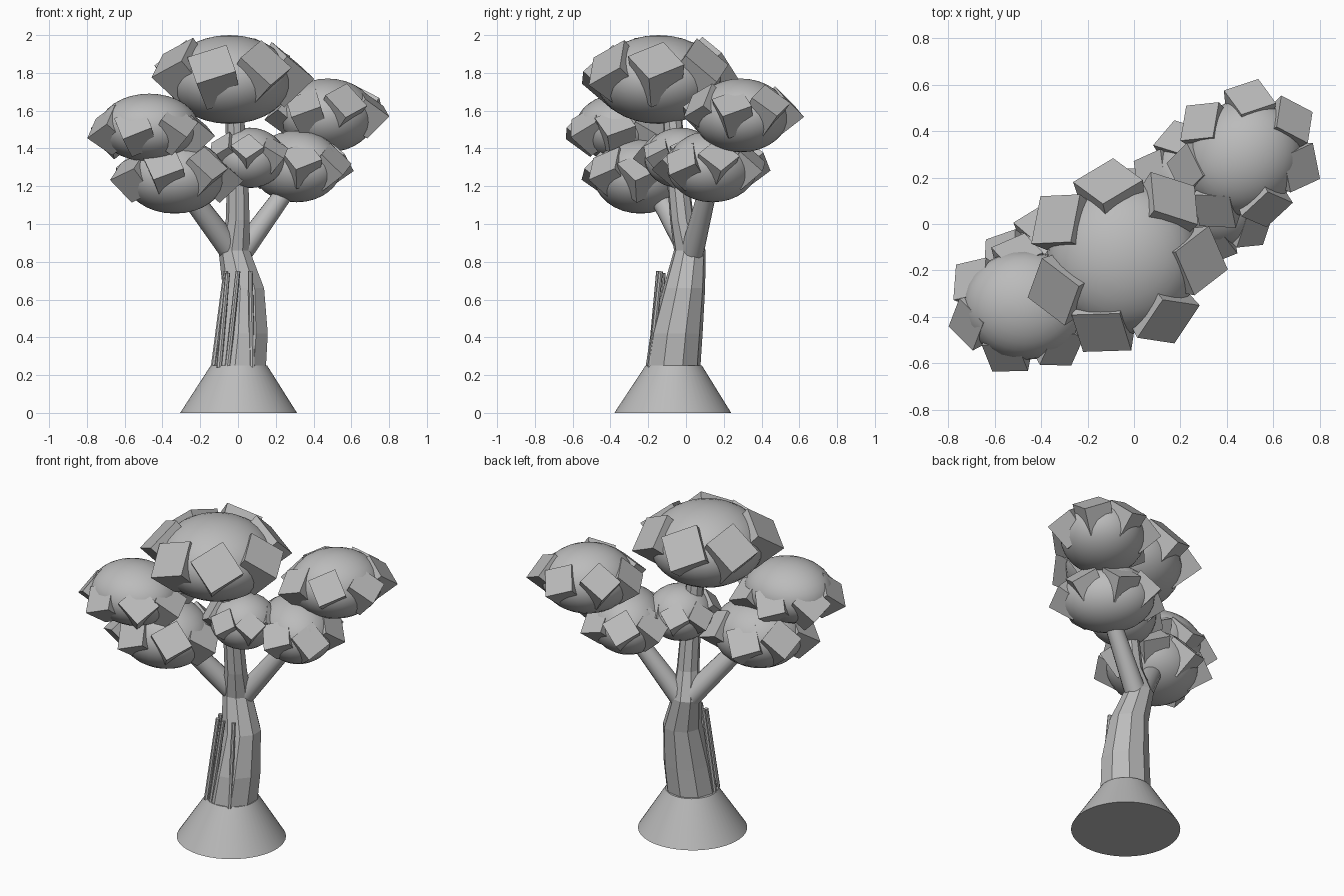
import bpy, bmesh, math, random
from mathutils import Vector, Matrix

random.seed(11)
cube = bpy.data.objects.get("Cube")
if cube:
    bpy.data.objects.remove(cube, do_unlink=True)

# One flat grey for the whole tree
grey = bpy.data.materials.new("plain_grey")
grey.use_nodes = True
colour = (0.5, 0.5, 0.5, 1)
grey.diffuse_color = colour
grey.node_tree.nodes["Principled BSDF"].inputs["Base Color"].default_value = colour


def finish(name, bm, smooth=None):
    bmesh.ops.recalc_face_normals(bm, faces=bm.faces)
    mesh = bpy.data.meshes.new(name)
    bm.to_mesh(mesh)
    bm.free()
    mesh.materials.append(grey)
    obj = bpy.data.objects.new(name, mesh)
    bpy.context.collection.objects.link(obj)
    if smooth:
        bpy.ops.object.select_all(action="DESELECT")
        obj.select_set(True)
        bpy.context.view_layer.objects.active = obj
        bpy.ops.object.shade_smooth_by_angle(angle=math.radians(smooth))
    return obj


def loft(name, stations, sides, smooth=None):
    """Skin level rings given as (x, y, z, radius)."""
    bm = bmesh.new()
    rings = []
    for x, y, z, r in stations:
        turns = [math.tau * (i + 0.5) / sides for i in range(sides)]
        rings.append([bm.verts.new((x + r * math.cos(t), y + r * math.sin(t), z)) for t in turns])
    for low, high in zip(rings, rings[1:]):
        for i in range(sides):
            j = (i + 1) % sides
            bm.faces.new((low[i], low[j], high[j], high[i]))
    bm.faces.new(rings[0])
    bm.faces.new(rings[-1])
    return finish(name, bm, smooth)


def rod(name, start, end, r1, r2, sides):
    """Tapered round bar between two points."""
    a, b = Vector(start), Vector(end)
    bm = bmesh.new()
    turn = (b - a).to_track_quat("Z", "Y").to_matrix().to_4x4()
    bmesh.ops.create_cone(bm, cap_ends=True, segments=sides, radius1=r1, radius2=r2,
                          depth=(b - a).length, matrix=Matrix.Translation((a + b) / 2) @ turn)
    return finish(name, bm, 40)


def foliage(name, centre, radii, phase, lift, yaw=0):
    """Flattened leafy ball with a ring of seven leaf blocks, tilted up and twisted."""
    centre, radii = Vector(centre), Vector(radii)
    bm = bmesh.new()
    swing = Matrix.Rotation(math.radians(yaw), 4, "Z")
    bmesh.ops.create_uvsphere(bm, u_segments=32, v_segments=16, radius=1,
                              matrix=Matrix.Translation(centre) @ swing @ Matrix.Diagonal(radii).to_4x4())
    finish(name, bm, 40)

    bm = bmesh.new()
    side = (radii.x + radii.y) * 0.33
    corner = side * math.sqrt(0.5)
    up = Vector((0, 0, 1))
    for i in range(7):
        turn = math.radians(phase - yaw) + math.tau * i / 7 + random.uniform(-0.04, 0.04)
        out = Vector((math.cos(turn), math.sin(turn), 0))
        spot = swing @ ((out * 1.02 + up * (lift + random.uniform(-0.08, 0.08))) * radii)
        facing = (swing @ out + up * random.uniform(0.75, 1.2)).normalized()
        twist = Matrix.Rotation(math.radians(45 + random.uniform(24, 42)), 4, "Z")
        pose = facing.to_track_quat("Z", "Y").to_matrix().to_4x4() @ twist
        bmesh.ops.create_cone(bm, cap_ends=True, segments=4, radius1=corner * 0.85,
                              radius2=corner, depth=side,
                              matrix=Matrix.Translation(centre + spot - facing * side * 0.5) @ pose)
    finish(name + "_leaf_blocks", bm)


# Flared root base
loft("root_base", [(0.003, -0.07, 0, 0.31), (0.005, -0.065, 0.25, 0.15)], 48, 40)

# Bent, faceted trunk
loft("trunk", [(0.01, -0.068, 0.25, 0.147), (0.026, -0.05, 0.42, 0.14),
               (0.032, -0.01, 0.66, 0.113), (-0.018, 0.02, 0.86, 0.085),
               (0, -0.02, 1.02, 0.065), (0, -0.045, 1.25, 0.058),
               (-0.02, -0.08, 1.65, 0.05)], 9)

# Side branches
rod("right_branch", (-0.02, 0.03, 0.84), (-0.32, -0.19, 1.24), 0.066, 0.052, 16)
rod("left_branch", (0.01, 0.03, 0.84), (0.3, 0.13, 1.24), 0.062, 0.046, 16)

# Raised bark strips on the front
strips = [((-0.13, -0.1, 0.24), (-0.065, -0.08, 0.75)),
          ((-0.1, -0.17, 0.24), (-0.055, -0.12, 0.74)),
          ((-0.055, -0.19, 0.24), (0, -0.145, 0.75)),
          ((0.075, -0.19, 0.24), (0.065, -0.135, 0.75))]
for n, (foot, tip) in enumerate(strips, 1):
    rod(f"bark_strip_{n}", foot, tip, 0.015, 0.013, 8)

# Leafy crown
foliage("top_foliage", (-0.045, -0.145, 1.765), (0.33, 0.33, 0.235), -2, 0.42)
foliage("upper_left_foliage", (0.475, 0.29, 1.575), (0.265, 0.24, 0.195), 36, 0.35, 45)
foliage("upper_right_foliage", (-0.47, -0.35, 1.51), (0.265, 0.235, 0.18), -4, 0.15)
foliage("lower_right_foliage", (-0.335, -0.24, 1.255), (0.27, 0.25, 0.2), 0, 0.28)
foliage("lower_left_foliage", (0.31, 0.14, 1.305), (0.215, 0.265, 0.19), 13, 0.25, 45)
foliage("centre_foliage", (0.06, -0.03, 1.35), (0.19, 0.19, 0.16), 10, 0.35)
